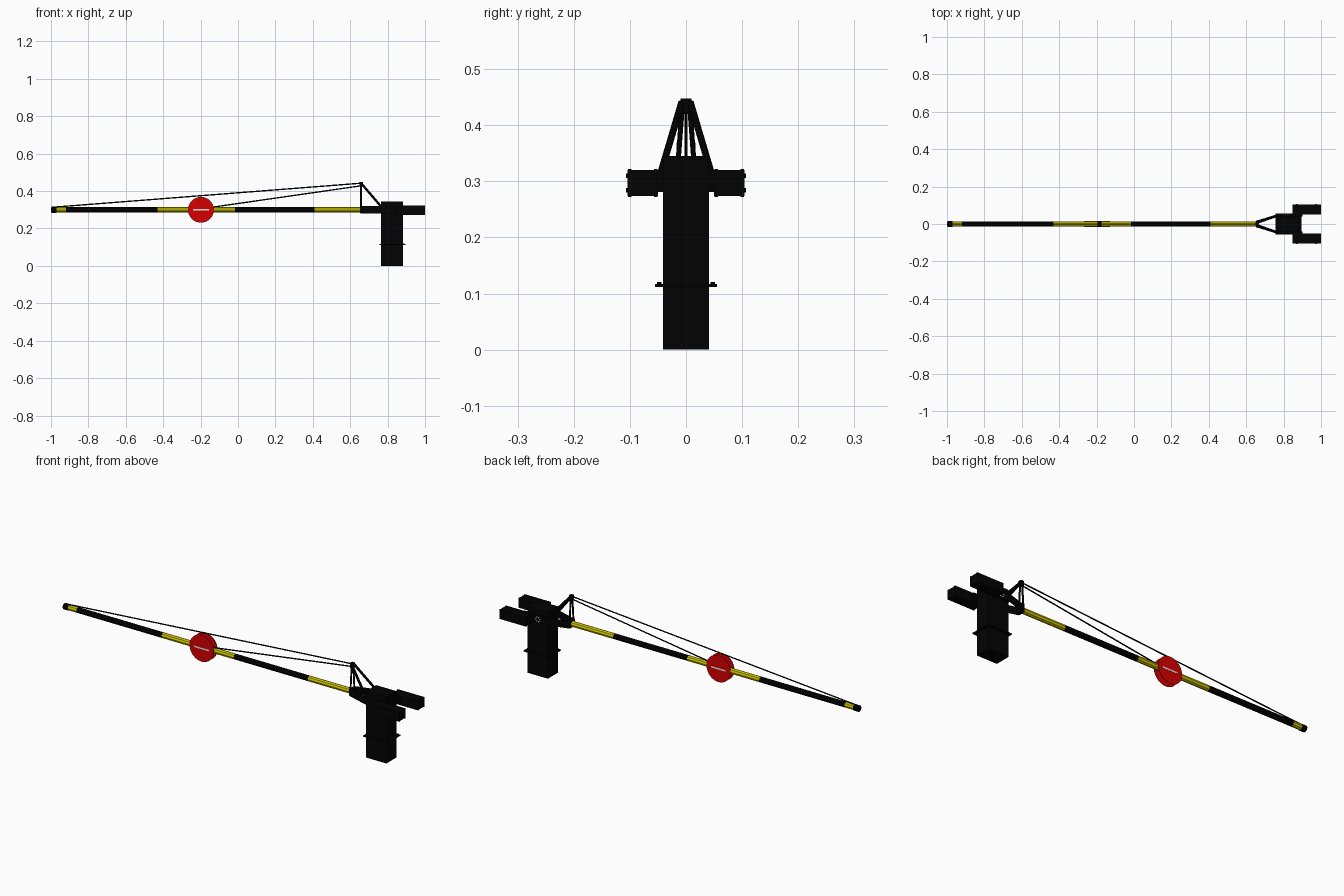
import bpy, bmesh, math
from mathutils import Vector

if "Cube" in bpy.data.objects:
    bpy.data.objects.remove(bpy.data.objects["Cube"])


def mat(name, c):
    m = bpy.data.materials.new(name)
    m.diffuse_color = (*c, 1)
    m.use_nodes = True
    m.node_tree.nodes["Principled BSDF"].inputs["Base Color"].default_value = m.diffuse_color
    return m


BLACK = mat("black paint", (0.0008, 0.0008, 0.0008))
YELLOW = mat("yellow paint", (0.62, 0.57, 0.0))
RED = mat("red paint", (0.68, 0.0, 0.0))
WHITE = mat("white paint", (0.8, 0.8, 0.8))


def finish(name, bm, m):
    bmesh.ops.recalc_face_normals(bm, faces=bm.faces)
    me = bpy.data.meshes.new(name)
    bm.to_mesh(me)
    bm.free()
    me.materials.append(m)
    ob = bpy.data.objects.new(name, me)
    bpy.context.collection.objects.link(ob)
    return ob


def box(name, x, y, z, m=BLACK, bevel=0.0):
    bm = bmesh.new()
    bmesh.ops.create_cube(bm, size=1)
    for v in bm.verts:
        v.co = [(a + b) / 2 + c * (b - a) for (a, b), c in zip((x, y, z), v.co)]
    if bevel:
        bmesh.ops.bevel(bm, geom=bm.edges[:], offset=bevel, segments=1, affect='EDGES')
    return finish(name, bm, m)


def rod(name, a, b, r, m=BLACK, sides=8, smooth=False):
    a, b = Vector(a), Vector(b)
    bm = bmesh.new()
    bmesh.ops.create_cone(bm, cap_ends=True, segments=sides, radius1=r, radius2=r, depth=(b - a).length)
    q = (b - a).to_track_quat('Z', 'Y')
    for v in bm.verts:
        v.co = q @ v.co + (a + b) / 2
    for f in bm.faces:
        f.smooth = smooth and len(f.verts) == 4
    return finish(name, bm, m)


def plate(name, pts, z0, z1):
    # vertical prism from a plan outline
    bm = bmesh.new()
    f = bm.faces.new([bm.verts.new((x, y, z0)) for x, y in pts])
    top = bmesh.ops.extrude_face_region(bm, geom=[f])
    bmesh.ops.translate(bm, vec=(0, 0, z1 - z0), verts=[v for v in top['geom'] if isinstance(v, bmesh.types.BMVert)])
    return finish(name, bm, BLACK)


# post, with mounting flange
box("post", (0.765, 0.882), (-0.041, 0.041), (0, 0.345))
box("post_flange", (0.757, 0.896), (-0.055, 0.055), (0.112, 0.117))
for x in (0.767, 0.886):
    for y in (-0.048, 0.048):
        rod("flange_bolt", (x, y, 0.117), (x, y, 0.121), 0.004, sides=6)

# striped boom, flat-sided
stops = [-0.997, -0.97, -0.92, -0.43, -0.015, 0.41, 0.655]
for i, (a, b) in enumerate(zip(stops, stops[1:])):
    r = 0.0165 if i == 0 else 0.0145
    rod("boom_section", (a, 0, 0.3), (b, 0, 0.3), r, YELLOW if i % 2 else BLACK, 8)
rod("boom_tip", (-1.0, 0, 0.3), (-0.997, 0, 0.3), 0.012)
box("boom_bracket", (0.652, 0.668), (-0.018, 0.018), (0.283, 0.318))

# round sign: a thin plate on each side of the boom, with a plain reflector bar
for s in (-1, 1):
    rod("sign_disc", (-0.198, s * 0.0135, 0.3), (-0.198, s * 0.0165, 0.3), 0.069, RED, 40, True)
    ya, yb = sorted((s * 0.016, s * 0.0172))
    box("reflector_bar", (-0.24, -0.156), (ya, yb), (0.296, 0.304), WHITE)
box("sign_clamp", (-0.195, -0.175), (-0.0135, 0.0135), (0.284, 0.316))

# fork arms, counterweights, braces on each side
for s in (-1, 1):
    plate("fork_arm", [(0.655, s * 0.013), (0.765, s * 0.046), (0.765, s * 0.041), (0.9, s * 0.041),
                       (0.9, s * 0.051), (0.763, s * 0.051), (0.655, s * 0.018)], 0.281, 0.319)
    ya, yb = sorted((s * 0.05, s * 0.1045))
    box("counterweight", (0.848, 0.999), (ya, yb), (0.2735, 0.3205))
    for y in (0.054, 0.1):
        box("weight_end_plate", (0.847, 1.0), (s * y - 0.003, s * y + 0.003), (0.272, 0.322))
    for x in (0.87, 0.975):
        for z in (0.284, 0.31):
            rod("weight_bolt", (x, s * 0.103, z), (x, s * 0.107, z), 0.004, sides=6)
    rod("mast_leg", (0.658, s * 0.006, 0.442), (0.658, s * 0.016, 0.31), 0.0045)
    rod("mast_brace", (0.66, s * 0.008, 0.44), (0.767, s * 0.045, 0.315), 0.0065)

# pivot bolts on the back arm
for i in range(6):
    a = i * math.pi / 3
    x, z = 0.815 + 0.012 * math.cos(a), 0.3 + 0.012 * math.sin(a)
    rod("pivot_bolt", (x, 0.049, z), (x, 0.054, z), 0.0035, WHITE, 6)

# mast head and stay cables
box("mast_head", (0.65, 0.667), (-0.01, 0.01), (0.424, 0.448))
rod("long_cable", (0.656, 0, 0.442), (-0.985, 0, 0.314), 0.0035, sides=6)
rod("short_cable", (0.656, 0, 0.428), (-0.15, 0, 0.312), 0.0035, sides=6)
